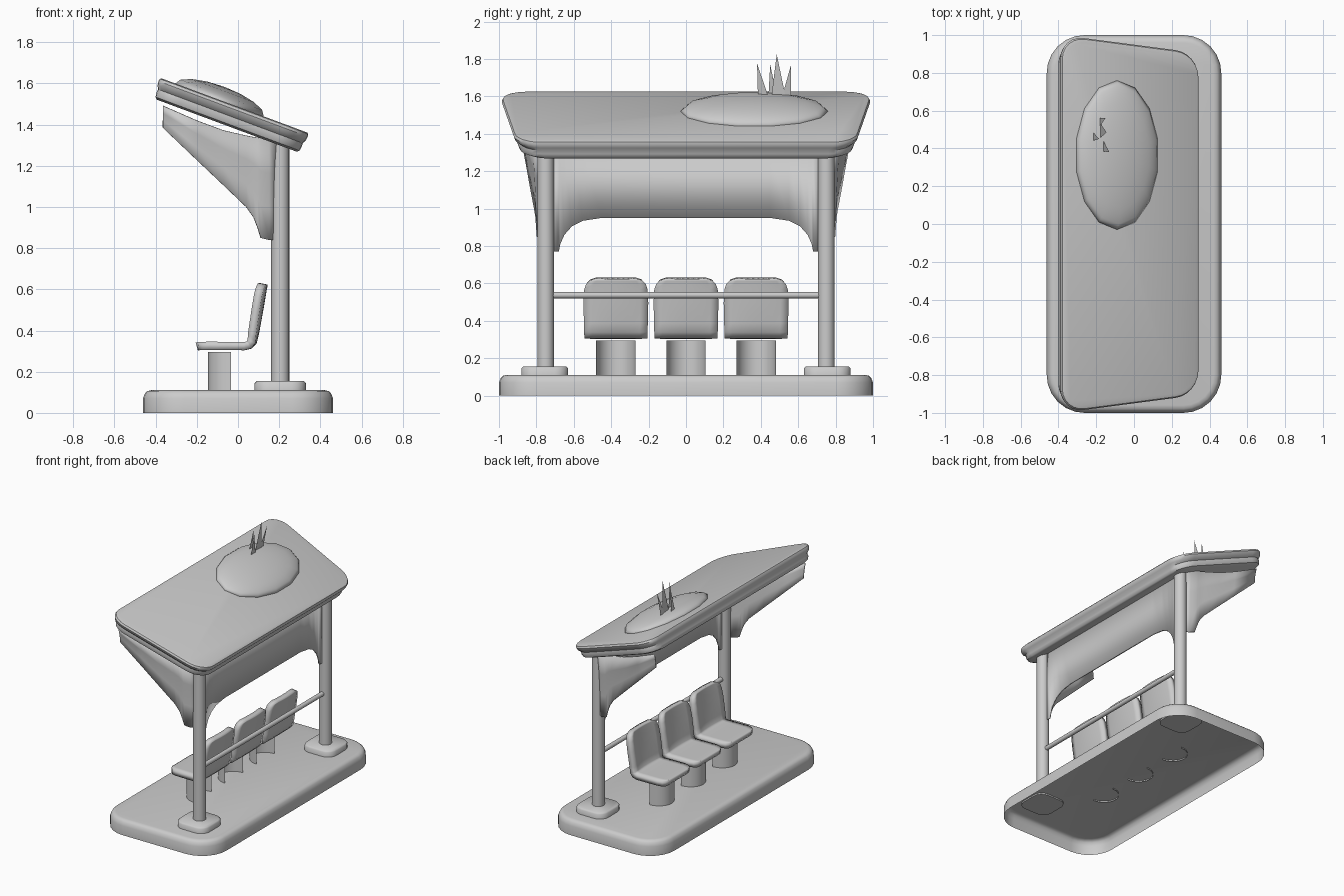
import bpy, math
from mathutils import Vector

if "Cube" in bpy.data.objects:
    bpy.data.objects.remove(bpy.data.objects["Cube"])


def make(name, verts, faces, angle=35, thickness=0.0):
    me = bpy.data.meshes.new(name)
    me.from_pydata([tuple(v) for v in verts], [], faces)
    me.shade_smooth()
    me.set_sharp_from_angle(angle=math.radians(angle))
    ob = bpy.data.objects.new(name, me)
    bpy.context.collection.objects.link(ob)
    if thickness:
        m = ob.modifiers.new("thickness", 'SOLIDIFY')
        m.thickness = thickness
        m.offset = 0
    return ob


def fillet(corners, cut, seg=6):
    """Round the corners of a polygon with circular-looking arcs."""
    out = []
    n = len(corners)
    for i in range(n):
        c = Vector(corners[i])
        a = c + (Vector(corners[i - 1]) - c).normalized() * cut
        b = c + (Vector(corners[(i + 1) % n]) - c).normalized() * cut
        for k in range(seg + 1):
            t = k / seg
            w = [(1 - t) ** 2, 2 * t * (1 - t) * 0.707, t * t]
            out.append((a * w[0] + c * w[1] + b * w[2]) / sum(w))
    return out


def rect(hx, hy, cut, cx=0, cy=0, seg=6):
    return fillet([(cx - hx, cy - hy), (cx + hx, cy - hy),
                   (cx + hx, cy + hy), (cx - hx, cy + hy)], cut, seg)


def loft(name, loops, bottom=True, angle=35):
    """Skin closed loops from bottom to top and cap them."""
    n = len(loops[0])
    faces = [(r * n + i, r * n + (i + 1) % n, (r + 1) * n + (i + 1) % n, (r + 1) * n + i)
             for r in range(len(loops) - 1) for i in range(n)]
    last = (len(loops) - 1) * n
    faces.append(tuple(range(last, last + n)))
    if bottom:
        faces.append(tuple(reversed(range(n))))
    return make(name, [v for l in loops for v in l], faces, angle)


def grid(name, rows, thickness=0.0, angle=35):
    """Skin open rows of points into a sheet."""
    n = len(rows[0])
    faces = [(r * n + i, r * n + i + 1, (r + 1) * n + i + 1, (r + 1) * n + i)
             for r in range(len(rows) - 1) for i in range(n - 1)]
    return make(name, [v for r in rows for v in r], faces, angle, thickness)


def tube(name, p, q, r, seg=20):
    p, q = Vector(p), Vector(q)
    bpy.ops.mesh.primitive_cylinder_add(vertices=seg, radius=r, depth=(q - p).length,
                                        location=(p + q) / 2)
    ob = bpy.context.object
    ob.name = name
    ob.rotation_euler = (q - p).to_track_quat('Z', 'Y').to_euler()
    ob.data.shade_smooth()
    ob.data.set_sharp_from_angle(angle=math.radians(40))
    return ob


# base slab, open underneath
loft("base", [[(p.x, p.y, z) for p in rect(0.462 - i, 1 - i, 0.2 - i)]
              for i, z in [(0, 0), (0, 0.07), (0.01, 0.095), (0.022, 0.106), (0.04, 0.11)]],
     bottom=False, angle=50)

# sloping roof with a grooved rim
SLOPE = -0.372
normal = Vector((-SLOPE, 0, 1)).normalized()


def roof_z(x):
    return 1.63 + SLOPE * (x + 0.385)


plan = fillet([(-0.38, -1.0), (0.345, -0.905), (0.345, 0.905), (-0.38, 1.0)], 0.12)
mid = Vector((-0.0175, 0))
rim = [(0.94, 0.105), (0.965, 0.095), (0.973, 0.075), (0.97, 0.056),
       (0.993, 0.038), (1.0, 0.018), (0.993, 0.005), (0.975, 0)]
loops = []
for s, d in rim:
    pts = [mid + (p - mid) * s for p in plan]
    loops.append([Vector((p.x, p.y, roof_z(p.x))) - normal * d for p in pts])
loft("roof", loops, angle=40)

# low earth mound on the roof
bpy.ops.mesh.primitive_uv_sphere_add(segments=14, ring_count=8, radius=1)
mound = bpy.context.object
mound.name = "roof_mound"
mound.scale = (0.235, 0.395, 0.068)
mound.rotation_euler = (0, math.atan(-SLOPE), 0)
mound.location = (-0.09, 0.365, roof_z(-0.09))
mound.data.shade_smooth()

# grass blades: base x, base y range, tip y and z
blades = [(-0.165, 0.385, 0.445, 0.38, 1.775), (-0.22, 0.44, 0.49, 0.45, 1.77),
          (-0.18, 0.455, 0.535, 0.485, 1.825), (-0.185, 0.51, 0.56, 0.562, 1.77)]
verts = []
for x, y0, y1, yt, zt in blades:
    verts += [(x, y0, 1.585), (x, y1, 1.585), (x + 0.035, yt, zt)]
make("grass_blades", verts, [(3 * i, 3 * i + 1, 3 * i + 2) for i in range(len(blades))])

# posts, feet and curved side panels, mirrored in y
# side panel columns: x, y, bottom z, top z
cols = [(0.185, 0.765, 0.84, 1.315), (0.15, 0.782, 0.84, 1.325), (0.11, 0.793, 0.85, 1.335),
        (0.095, 0.797, 0.90, 1.337), (0.075, 0.80, 0.95, 1.34), (0.04, 0.808, 1.0, 1.347),
        (-0.07, 0.828, 1.105, 1.372), (-0.2, 0.85, 1.228, 1.42), (-0.365, 0.88, 1.385, 1.492)]
for side, s in (("right", 1), ("left", -1)):
    tube(side + "_post", (0.205, s * 0.75, 0.1), (0.205, s * 0.75, 1.35), 0.044)
    loft(side + "_post_foot",
         [[(p.x, p.y, z) for p in rect(0.125 - i, 0.125 - i, 0.07 - i, 0.205, s * 0.755, 4)]
          for i, z in [(0, 0.1), (0, 0.145), (0.01, 0.155)]], angle=50)
    grid(side + "_side_panel",
         [[(x, s * (y + 0.02 * t * t), zb + (zt - zb) * t) for t in (0, 0.33, 0.67, 1)]
          for x, y, zb, zt in cols], 0.01, 40)

# arched back panel between the posts
arch = [(0.715, 0.77), (0.68, 0.77), (0.672, 0.81), (0.65, 0.86), (0.61, 0.905),
        (0.55, 0.935), (0.45, 0.95)]
ys = arch[1:] + [(-y, z) for y, z in reversed(arch[1:])]
ys = [arch[0]] + ys + [(-arch[0][0], arch[0][1])]
top = 1.31
grid("back_panel", [[(0.2, y, z), (0.2, y, top)] for y, z in ys], 0.012)

# rail behind the seats
tube("back_rail", (0.205, -0.75, 0.537), (0.205, 0.75, 0.537), 0.017, 12)

# seats: shell profile x, z, half width, edge cupping
shell = [(-0.2, 0.322, 0.115, 0), (-0.193, 0.324, 0.14, 0), (-0.175, 0.325, 0.158, 0),
         (-0.14, 0.326, 0.168, 0), (-0.05, 0.325, 0.168, 0), (0.03, 0.324, 0.168, 0),
         (0.057, 0.33, 0.168, 0.004), (0.073, 0.347, 0.168, 0.008), (0.083, 0.39, 0.168, 0.014),
         (0.103, 0.5, 0.17, 0.018), (0.115, 0.57, 0.166, 0.018), (0.12, 0.6, 0.156, 0.016),
         (0.123, 0.617, 0.14, 0.012), (0.125, 0.627, 0.112, 0.008)]
for i, cy in enumerate((-0.375, 0, 0.375)):
    grid(f"seat_{i + 1}",
         [[(x - cup * (k / 4) ** 2, cy + w * k / 4, z) for k in range(-4, 5)]
          for x, z, w, cup in shell], 0.04, 45)
    # half-round pedestal, open at the back
    arc = [math.pi * (0.5 + k / 12) for k in range(13)]
    grid(f"seat_pedestal_{i + 1}",
         [[(-0.033 + 0.112 * math.cos(a), cy + 0.105 * math.sin(a), z) for z in (0.1, 0.295)]
          for a in arc])
